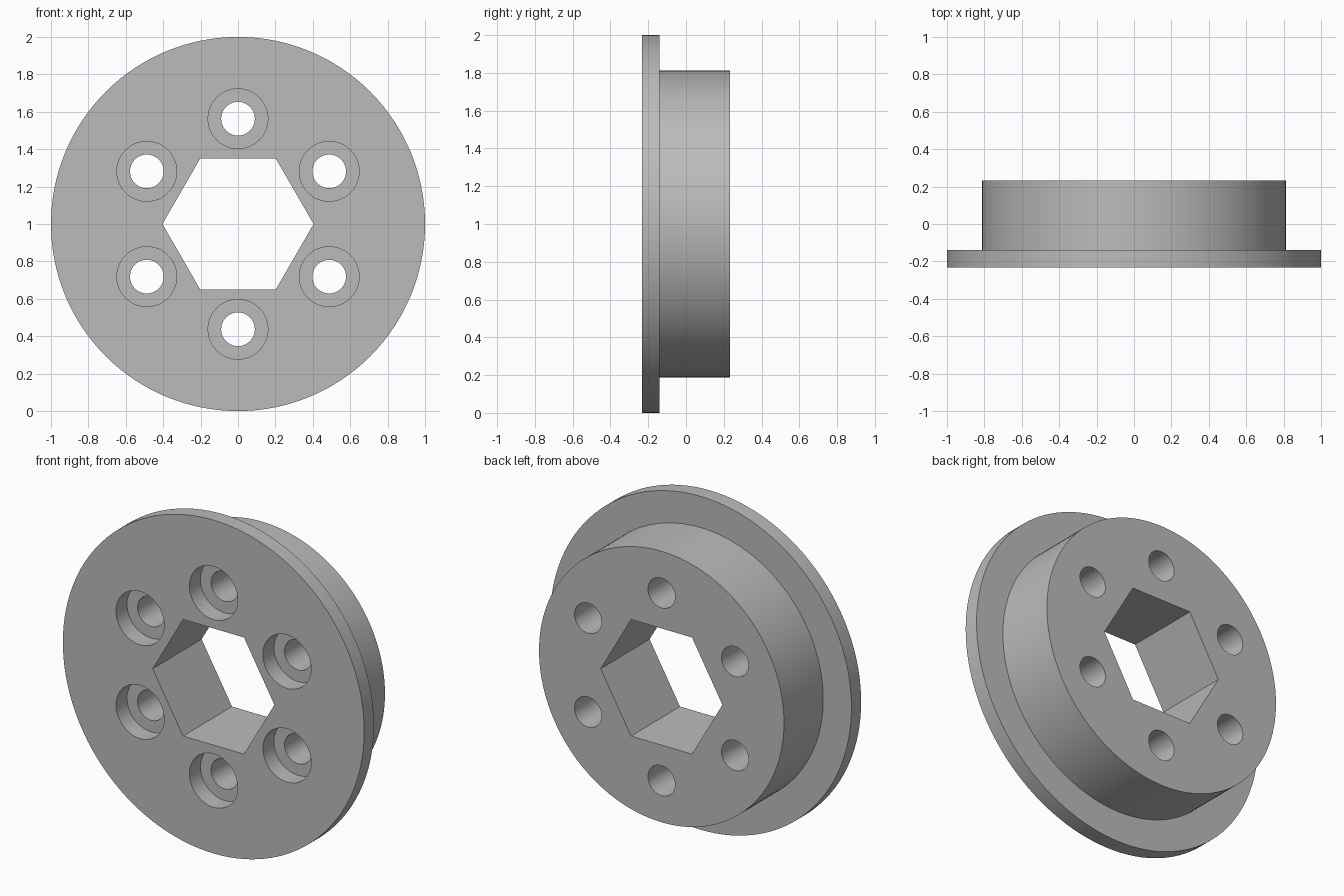
import bpy
from math import radians, sin, cos, pi

cube = bpy.data.objects.get("Cube")
if cube:
    bpy.data.objects.remove(cube, do_unlink=True)

FRONT, STEP, BACK = -0.232, -0.14, 0.232
BORE_FLOOR = FRONT + 0.105
CENTRE_Z = 1.0
OVERCUT = 0.1

grey = bpy.data.materials.new("plain grey")
grey.use_nodes = True
colour = (0.5, 0.5, 0.5, 1)
grey.diffuse_color = colour
grey.node_tree.nodes["Principled BSDF"].inputs["Base Color"].default_value = colour


def cylinder(name, radius, y0, y1, sides, x=0, z=CENTRE_Z, turn=0):
    """Cylinder lying along y from y0 to y1."""
    bpy.ops.mesh.primitive_cylinder_add(
        vertices=sides, radius=radius, depth=y1 - y0,
        location=(x, (y0 + y1) / 2, z), rotation=(pi / 2, turn, 0))
    obj = bpy.context.object
    obj.name = name
    return obj


def boolean(target, tool, operation):
    """Apply a boolean and discard the tool."""
    mod = target.modifiers.new(operation.lower(), "BOOLEAN")
    mod.operation = operation
    mod.object = tool
    mod.solver = "EXACT"
    bpy.context.view_layer.objects.active = target
    bpy.ops.object.modifier_apply(modifier=mod.name)
    bpy.data.objects.remove(tool, do_unlink=True)


# Wide flange with a narrower hub behind it
body = cylinder("flanged_hub", 1.0, FRONT, STEP, 128)
boolean(body, cylinder("hub", 0.813, STEP - 0.04, BACK, 128), "UNION")

# Hexagonal centre opening, corners pointing left and right
boolean(body, cylinder("hex_cutter", 0.404, FRONT - OVERCUT, BACK + OVERCUT, 6,
                       turn=pi / 2), "DIFFERENCE")

# Ring of six counterbored screw holes
for i in range(6):
    a = radians(90 + 60 * i)
    x, z = 0.563 * cos(a), CENTRE_Z + 0.563 * sin(a)
    boolean(body, cylinder("bore_cutter", 0.16, FRONT - OVERCUT, BORE_FLOOR, 48, x, z),
            "DIFFERENCE")
    boolean(body, cylinder("hole_cutter", 0.09, FRONT - OVERCUT, BACK + OVERCUT, 48, x, z),
            "DIFFERENCE")

# Finish: one material, smooth round walls with sharp rims
body.data.materials.clear()
body.data.materials.append(grey)
bpy.ops.object.select_all(action="DESELECT")
body.select_set(True)
bpy.context.view_layer.objects.active = body
bpy.ops.object.shade_smooth_by_angle(angle=radians(30))
